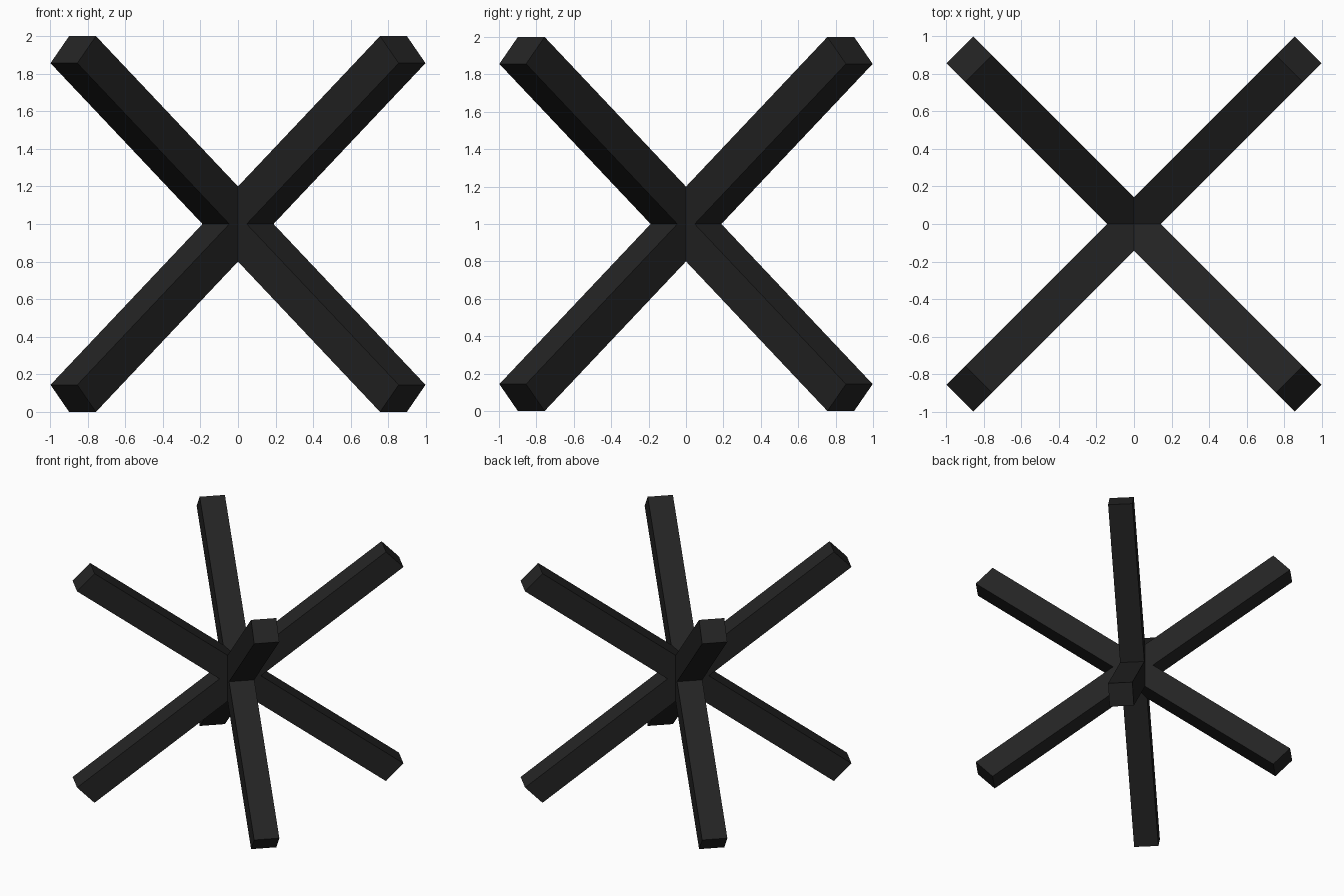
import bpy
from mathutils import Matrix

if "Cube" in bpy.data.objects:
    bpy.data.objects.remove(bpy.data.objects["Cube"])

black = bpy.data.materials.new("matte black")
black.diffuse_color = (0.017, 0.017, 0.017, 1)
black.use_nodes = True
black.node_tree.nodes["Principled BSDF"].inputs["Base Color"].default_value = black.diffuse_color

CENTRE = (0, 0, 1)


def add_bar(name, sx, sy):
    """Square bar on a body diagonal; the half-axes skew a cube into shape."""
    along = (0.877 * sx, 0.877 * sy, 0.928)
    across = (0.0715 * sx, -0.0715 * sy, 0)
    thick = (-0.0495 * sx, -0.0495 * sy, 0.072)
    bpy.ops.mesh.primitive_cube_add(size=2)
    bar = bpy.context.object
    bar.name = name
    skew = Matrix((along, across, thick)).transposed()
    bar.data.transform(skew.to_4x4())
    if skew.determinant() < 0:
        bar.data.flip_normals()
    bar.location = CENTRE
    bar.data.materials.append(black)


# Four bars crossing at the centre
add_bar("bar_to_back_right", 1, 1)
add_bar("bar_to_back_left", -1, 1)
add_bar("bar_to_front_right", 1, -1)
add_bar("bar_to_front_left", -1, -1)
